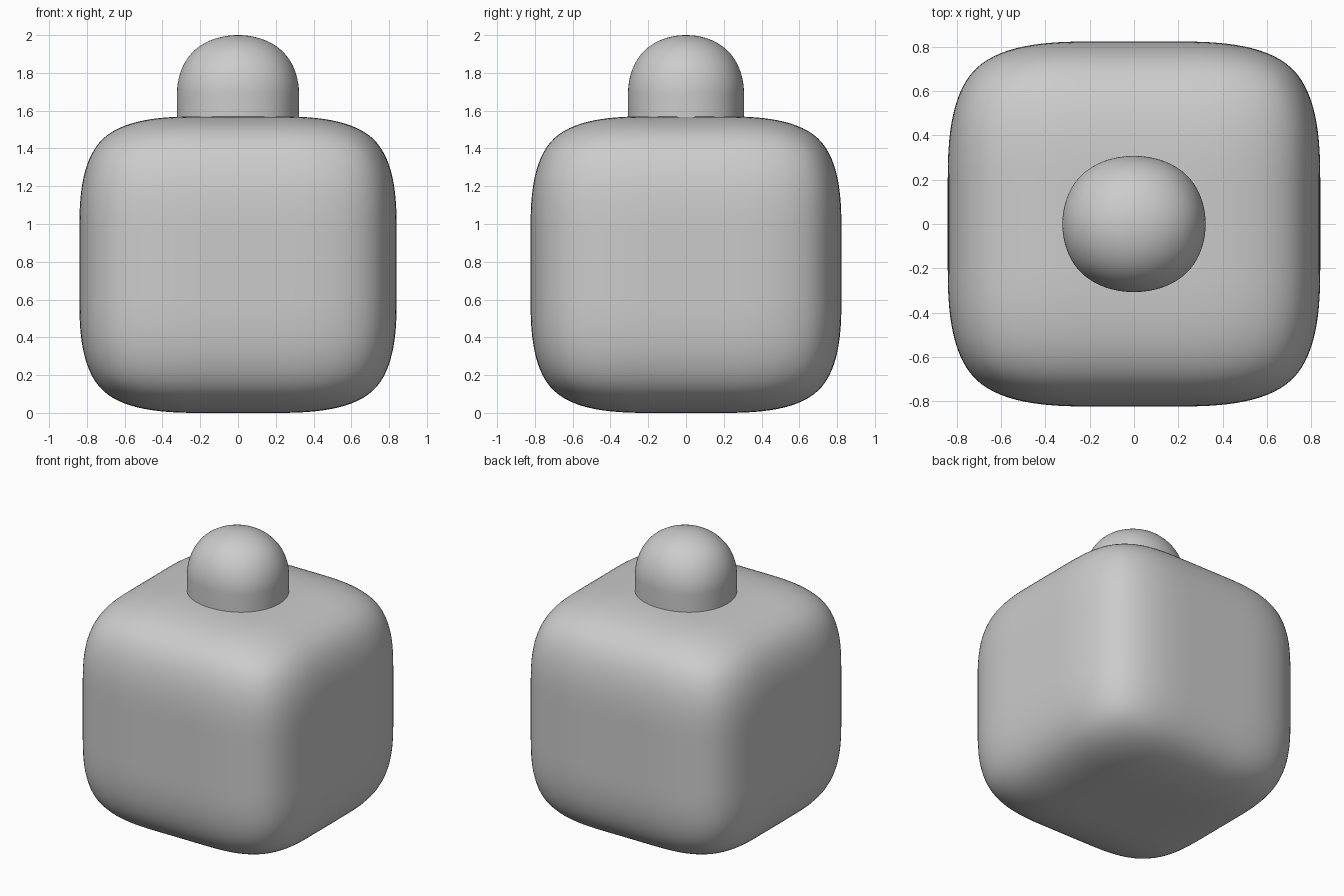
import bpy, bmesh

if "Cube" in bpy.data.objects:
    bpy.data.objects.remove(bpy.data.objects["Cube"])


def soft_box(name, centre, half, cuts=0, inner=1.0, levels=4):
    """Subdivided cube, scaled so its smooth surface fills the given half sizes."""
    bm = bmesh.new()
    bmesh.ops.create_cube(bm, size=2)
    if cuts:
        bmesh.ops.subdivide_edges(bm, edges=bm.edges[:], cuts=cuts, use_grid_fill=True)
        for v in bm.verts:
            for i in range(3):
                if abs(v.co[i]) < 0.9:
                    v.co[i] *= inner
    cage = bpy.data.meshes.new(name + "_cage")
    bm.to_mesh(cage)
    bm.free()
    obj = bpy.data.objects.new(name, cage)
    bpy.context.collection.objects.link(obj)
    sub = obj.modifiers.new("smooth", 'SUBSURF')
    sub.levels = sub.render_levels = levels
    # Bake the smooth surface
    deps = bpy.context.evaluated_depsgraph_get()
    mesh = bpy.data.meshes.new_from_object(obj.evaluated_get(deps))
    obj.modifiers.clear()
    obj.data = mesh
    size = [max(abs(v.co[i]) for v in mesh.vertices) for i in range(3)]
    for v in mesh.vertices:
        for i in range(3):
            v.co[i] = centre[i] + v.co[i] / size[i] * half[i]
    for p in mesh.polygons:
        p.use_smooth = True
    return obj


# Rounded square body
soft_box("bottle_body", (0, 0, 0.785), (0.84, 0.823, 0.785), cuts=2, inner=0.3)

# Stopper: rounded dome on straight walls that meet the body
dome_z = 1.69
stopper = soft_box("stopper", (0, 0, dome_z), (0.323, 0.307, 0.31), levels=5)
bm = bmesh.new()
bm.from_mesh(stopper.data)
low = [v for v in bm.verts if v.co.z < dome_z - 0.001]
bmesh.ops.delete(bm, geom=low, context='VERTS')
rim = [e for e in bm.edges if e.is_boundary]
new = bmesh.ops.extrude_edge_only(bm, edges=rim)["geom"]
for v in new:
    if isinstance(v, bmesh.types.BMVert):
        v.co.z = 1.562
bmesh.ops.recalc_face_normals(bm, faces=bm.faces[:])
for f in bm.faces:
    f.smooth = True
bm.to_mesh(stopper.data)
bm.free()
